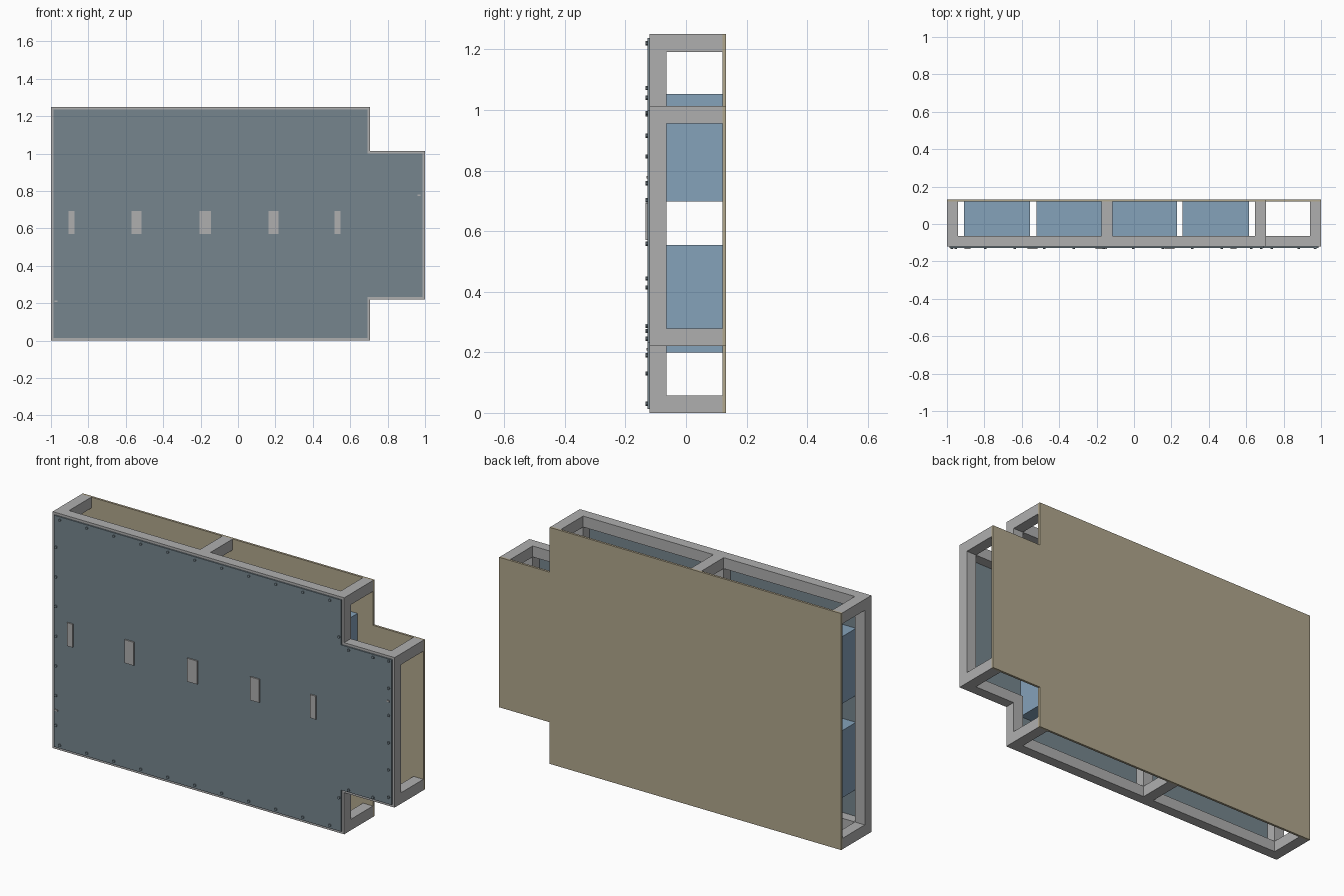
import bpy, bmesh
from mathutils import Matrix

cube = bpy.data.objects.get("Cube")
if cube:
    bpy.data.objects.remove(cube, do_unlink=True)


def material(name, colour):
    m = bpy.data.materials.new(name)
    m.use_nodes = True
    rgba = (*colour, 1)
    m.diffuse_color = rgba
    m.node_tree.nodes["Principled BSDF"].inputs["Base Color"].default_value = rgba
    return m


GREY = material("frame grey", (0.43, 0.43, 0.43))
SLATE = material("panel slate", (0.18, 0.235, 0.27))
BLUE = material("block blue", (0.235, 0.36, 0.49))
TAN = material("board tan", (0.44, 0.385, 0.265))


def finish(name, bm, mat):
    bmesh.ops.recalc_face_normals(bm, faces=bm.faces)
    mesh = bpy.data.meshes.new(name)
    bm.to_mesh(mesh)
    bm.free()
    mesh.materials.append(mat)
    obj = bpy.data.objects.new(name, mesh)
    bpy.context.collection.objects.link(obj)
    return obj


def add_box(bm, x0, x1, y0, y1, z0, z1):
    size = Matrix.Diagonal((x1 - x0, y1 - y0, z1 - z0, 1))
    centre = Matrix.Translation(((x0 + x1) / 2, (y0 + y1) / 2, (z0 + z1) / 2))
    bmesh.ops.create_cube(bm, size=1, matrix=centre @ size)


def box(name, mat, *bounds):
    bm = bmesh.new()
    add_box(bm, *bounds)
    return finish(name, bm, mat)


# Outline: wide body with a narrower tongue on the left
LEFT, STEP, RIGHT = -1.0, 0.705, 1.0
TOP, LOW, HIGH = 1.25, 0.22, 1.013
FRONT, RING, BACK = -0.12, -0.065, 0.12
BEAM = 0.058


def outline(d):
    return [(LEFT + d, d), (STEP - d, d), (STEP - d, LOW + d), (RIGHT - d, LOW + d),
            (RIGHT - d, HIGH - d), (STEP - d, HIGH - d), (STEP - d, TOP - d), (LEFT + d, TOP - d)]


def sheet(name, mat, inset, y0, y1):
    bm = bmesh.new()
    face = bm.faces.new([bm.verts.new((x, y0, z)) for x, z in outline(inset)])
    new = bmesh.ops.extrude_face_region(bm, geom=[face])["geom"]
    bmesh.ops.translate(bm, vec=(0, y1 - y0, 0),
                        verts=[v for v in new if isinstance(v, bmesh.types.BMVert)])
    return finish(name, bm, mat)


# Front frame ring following the outline
bm = bmesh.new()
loops = [[[bm.verts.new((x, y, z)) for x, z in outline(d)] for d in (0, BEAM)]
         for y in (FRONT, RING)]
(fo, fi), (bo, bi) = loops
for a, b in ((fo, fi), (bo, bi), (fo, bo), (fi, bi)):
    for i in range(len(a)):
        j = (i + 1) % len(a)
        bm.faces.new((a[i], a[j], b[j], b[i]))
finish("front_frame_ring", bm, GREY)

# Middle upright of the frame
MID0, MID1 = -0.175, -0.115
box("middle_upright", GREY, MID0, MID1, FRONT, RING, BEAM, TOP - BEAM)

# Spacer stubs from the ring to the back board
bm = bmesh.new()
for x0, x1, bottom, top in ((LEFT, LEFT + BEAM, 0, TOP), (MID0, MID1, 0, TOP),
                            (STEP - BEAM, STEP, 0, TOP), (RIGHT - BEAM, RIGHT, LOW, HIGH)):
    add_box(bm, x0, x1, RING, BACK, bottom, bottom + BEAM)
    add_box(bm, x0, x1, RING, BACK, top - BEAM, top)
finish("spacer_stubs", bm, GREY)

# Front panel and back board
sheet("front_panel", SLATE, 0.013, -0.127, FRONT)
sheet("back_board", TAN, 0, BACK, 0.132)

# Two rows of inner blocks
for row, z in enumerate((0.2, 0.697)):
    for col, (x0, x1) in enumerate(((-0.91, -0.555), (-0.52, MID0),
                                    (MID1, 0.23), (0.26, 0.615))):
        box(f"inner_block_{row}_{col}", BLUE, x0, x1, FRONT, BACK, z, z + 0.355)

# Raised tabs across the front
for i, (x, w) in enumerate(((-0.89, 0.033), (-0.543, 0.054), (-0.175, 0.06),
                            (0.19, 0.054), (0.532, 0.033))):
    box(f"front_tab_{i}", GREY, x - w / 2, x + w / 2, -0.134, -0.127, 0.57, 0.693)

# Small marker plates
for i, (x, z) in enumerate(((-0.972, 0.21), (0.968, 0.778))):
    box(f"marker_plate_{i}", GREY, x - 0.008, x + 0.008, -0.131, -0.127, z - 0.004, z + 0.004)

# Bolts around the panel edge
spots = [(-0.953 + 0.158 * i, z) for i in range(11) for z in (0.03, 1.22)]
spots += [(-0.975, 0.13 + 0.157 * i) for i in range(7)]
spots += [(0.97, 0.27 + 0.144 * i) for i in range(6)]
spots += [(x, z) for x in (0.736, 0.88) for z in (0.245, 0.985)]
spots += [(0.68, z) for z in (0.19, 1.04)]
bm = bmesh.new()
turn = Matrix.Rotation(1.5708, 4, "X")
for x, z in spots:
    bmesh.ops.create_cone(bm, cap_ends=True, segments=10, radius1=0.007, radius2=0.007,
                          depth=0.006, matrix=Matrix.Translation((x, -0.13, z)) @ turn)
finish("panel_bolts", bm, SLATE)
